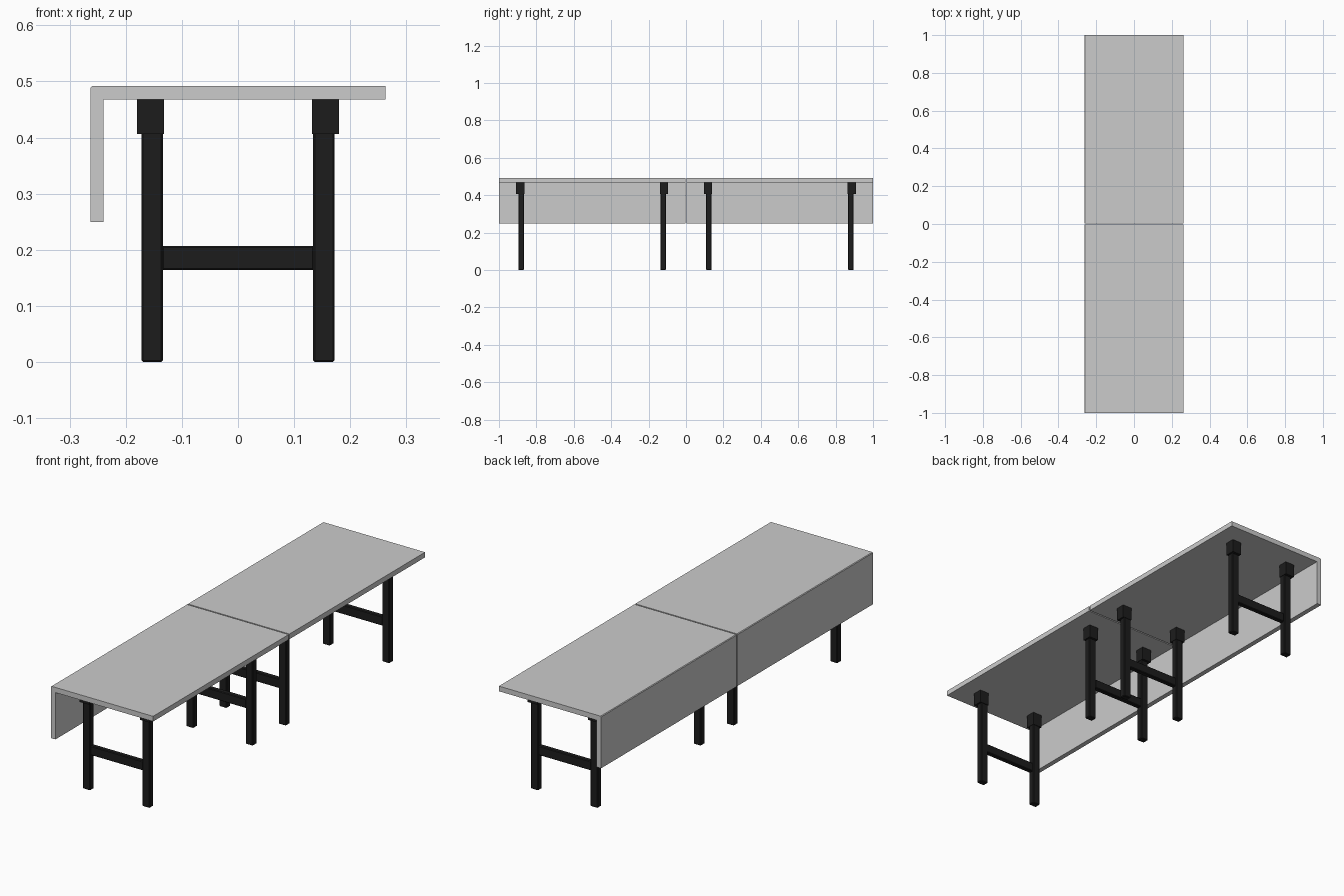
import bpy, bmesh

if "Cube" in bpy.data.objects:
    bpy.data.objects.remove(bpy.data.objects["Cube"])


def box(name, lo, hi, mat=None, bevel=0.0):
    bm = bmesh.new()
    bmesh.ops.create_cube(bm, size=1)
    for v in bm.verts:
        for i in range(3):
            v.co[i] = hi[i] if v.co[i] > 0 else lo[i]
    return finish(name, bm, mat, bevel)


def finish(name, bm, mat=None, bevel=0.0):
    bmesh.ops.recalc_face_normals(bm, faces=bm.faces)
    me = bpy.data.meshes.new(name)
    bm.to_mesh(me)
    bm.free()
    ob = bpy.data.objects.new(name, me)
    bpy.context.collection.objects.link(ob)
    if mat:
        me.materials.append(mat)
    if bevel:
        m = ob.modifiers.new("edge_bevel", 'BEVEL')
        m.width = bevel
        m.segments = 1
    return ob


def span(a, b, s):
    # interval mirrored to side s, sorted
    return sorted((a * s, b * s))


black = bpy.data.materials.new("black_frame")
black.diffuse_color = (0.012, 0.012, 0.012, 1)
black.use_nodes = True
black.node_tree.nodes["Principled BSDF"].inputs["Base Color"].default_value = black.diffuse_color

# L-shaped cross-section: top slab with a hanging modesty panel
PROFILE = [(0.263, 0.492), (-0.260, 0.492), (-0.263, 0.489), (-0.263, 0.25),
           (-0.240, 0.25), (-0.240, 0.468), (0.263, 0.468)]

for label, side in (("front", -1), ("back", 1)):
    # table top
    bm = bmesh.new()
    y0, y1 = span(0.003, 1.0, side)
    face = bm.faces.new([bm.verts.new((x, y0, z)) for x, z in PROFILE])
    ext = bmesh.ops.extrude_face_region(bm, geom=[face], use_keep_orig=True)
    for v in ext["geom"]:
        if isinstance(v, bmesh.types.BMVert):
            v.co.y = y1
    finish(label + "_table_top", bm)

    # two leg frames: inner near the seam, outer near the table end
    for pos, leg_y, cap_y in (("inner", (0.107, 0.137), (0.096, 0.139)),
                              ("outer", (0.867, 0.896), (0.864, 0.909))):
        la, lb = span(*leg_y, side)
        ca, cb = span(*cap_y, side)
        for hand, sx in (("left", -1), ("right", 1)):
            xa, xb = span(0.134, 0.172, sx)
            box(f"{label}_{pos}_{hand}_leg", (xa, la, 0), (xb, lb, 0.468), black, 0.003)
            xa, xb = span(0.132, 0.180, sx)
            box(f"{label}_{pos}_{hand}_leg_cap", (xa, ca, 0.406), (xb, cb, 0.468), black)
        # stretcher between the legs
        box(f"{label}_{pos}_stretcher", (-0.136, la + 0.003, 0.164),
            (0.136, lb - 0.003, 0.207), black, 0.003)
